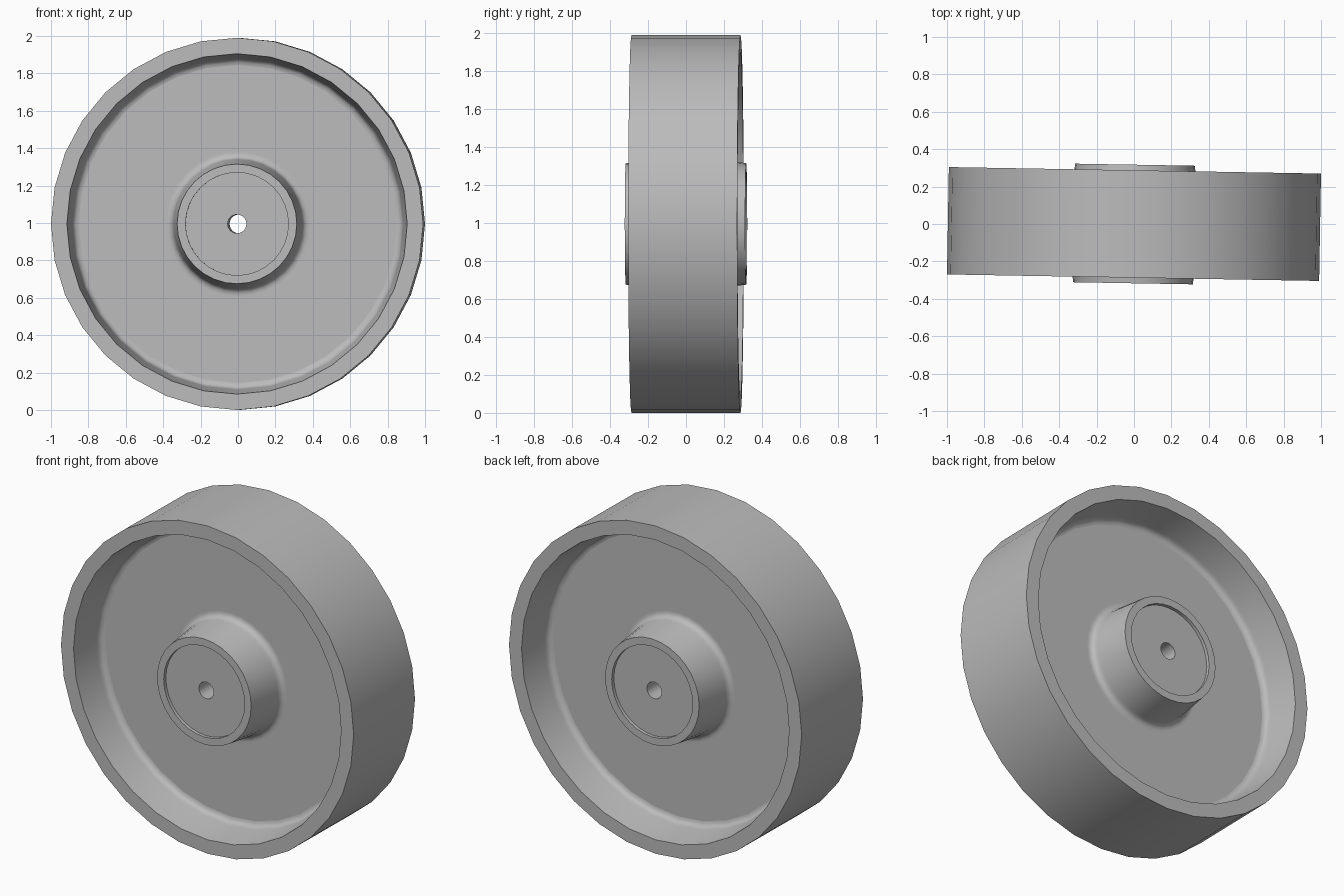
import bpy
import bmesh
from math import sin, cos, pi, radians
from mathutils import Matrix

SEGMENTS = 32
RADIUS = 0.995
WEB = 0.07        # half thickness of the disc
FILLET = 0.035    # blend between the disc and its walls

cube = bpy.data.objects.get("Cube")
if cube:
    bpy.data.objects.remove(cube, do_unlink=True)

grey = bpy.data.materials.new("grey plastic")
grey.use_nodes = True
colour = (0.5, 0.5, 0.5, 1)
grey.diffuse_color = colour
grey.node_tree.nodes["Principled BSDF"].inputs["Base Color"].default_value = colour


def fillet(r, side):
    """Quarter round from the wall down to the disc; side is +1 outward, -1 inward."""
    steps = [i * pi / 8 for i in range(5)]
    return [(r + side * FILLET * (1 - cos(a)), WEB + FILLET * (1 - sin(a))) for a in steps]


# Half cross-section as (radius, depth): bore, hub face, hub wall, disc, rim wall, tread
hub = [(0.05, 0.297), (0.275, 0.297), (0.275, 0.317), (0.32, 0.317), (0.344, 0.115)]
web = fillet(0.346, 1) + [(0.39, WEB), (0.85, WEB)] + fillet(0.885, -1)[::-1]
rim = [(0.887, 0.115), (0.91, 0.287), (RADIUS, 0.287)]
half = hub + web + rim
profile = half + [(r, -y) for r, y in reversed(half)]

# Lathe the closed section around the axle
bm = bmesh.new()
rings = []
for i in range(SEGMENTS):
    a = 2 * pi * i / SEGMENTS
    rings.append([bm.verts.new((r * cos(a), y, r * sin(a))) for r, y in profile])
count = len(profile)
for i in range(SEGMENTS):
    here, after = rings[i], rings[(i + 1) % SEGMENTS]
    for j in range(count):
        k = (j + 1) % count
        bm.faces.new((here[j], here[k], after[k], after[j]))
bmesh.ops.recalc_face_normals(bm, faces=bm.faces)

# The wheel is turned very slightly about the vertical
bm.transform(Matrix.Translation((0, 0, RADIUS)) @ Matrix.Rotation(radians(-1), 4, "Z"))
mesh = bpy.data.meshes.new("wheel")
bm.to_mesh(mesh)
bm.free()
mesh.materials.append(grey)

wheel = bpy.data.objects.new("wheel", mesh)
bpy.context.collection.objects.link(wheel)
bpy.ops.object.select_all(action="DESELECT")
wheel.select_set(True)
bpy.context.view_layer.objects.active = wheel
bpy.ops.object.shade_smooth_by_angle(angle=radians(35))
